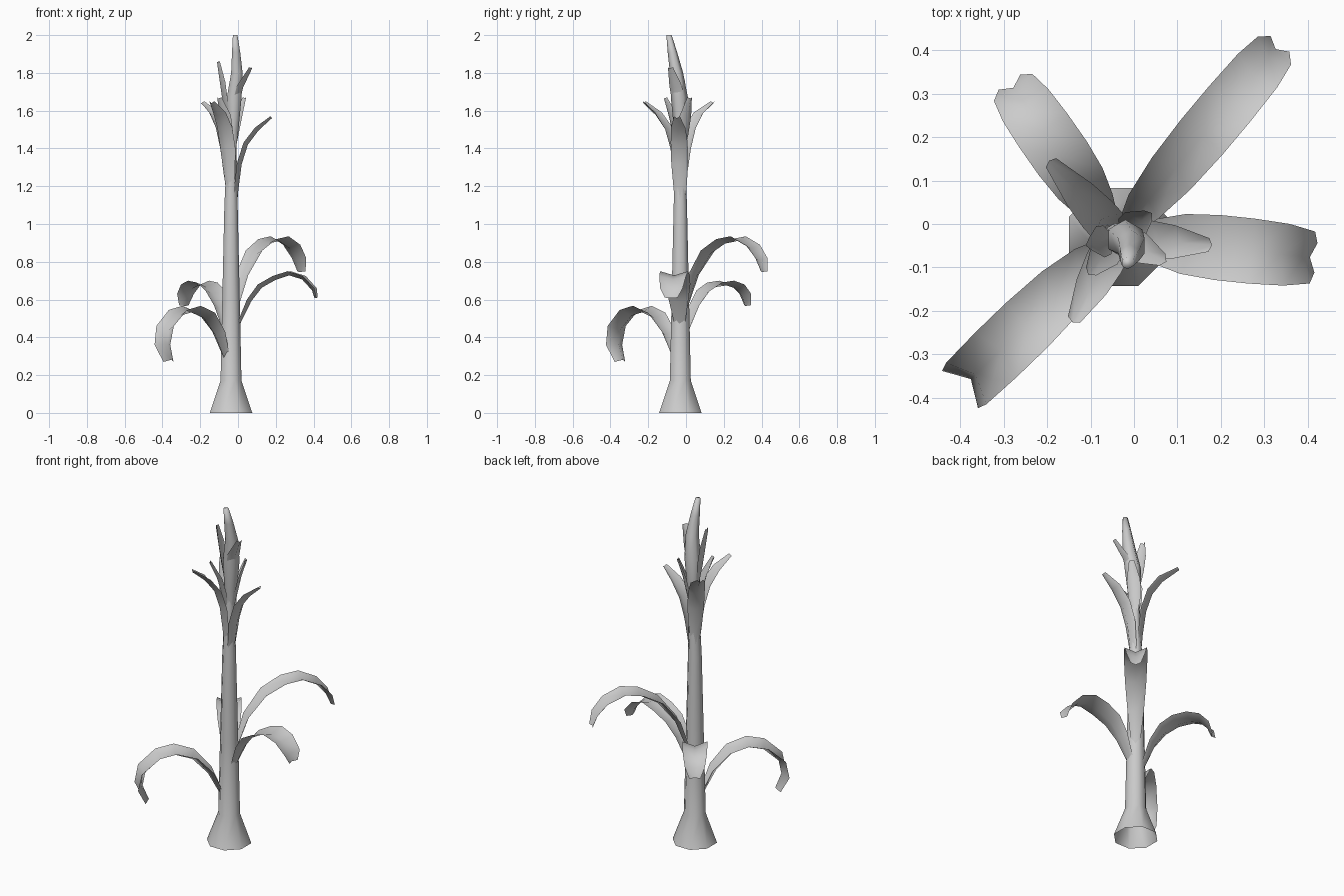
import bpy, math
from mathutils import Vector

if "Cube" in bpy.data.objects:
    bpy.data.objects.remove(bpy.data.objects["Cube"])

CX, CY = -0.037, -0.03


def make_object(name, verts, faces):
    mesh = bpy.data.meshes.new(name)
    mesh.from_pydata(verts, [], faces)
    mesh.polygons.foreach_set("use_smooth", [True] * len(faces))
    obj = bpy.data.objects.new(name, mesh)
    bpy.context.collection.objects.link(obj)
    return obj


def tube(name, rings, sides=8, cap=False):
    """Loft of horizontal rings given as (x, y, z, radius)."""
    verts, faces = [], []
    for x, y, z, r in rings:
        for i in range(sides):
            a = 2 * math.pi * (i + 0.5) / sides
            verts.append((x + r * math.cos(a), y + r * math.sin(a), z))
    for k in range(len(rings) - 1):
        for i in range(sides):
            j = (i + 1) % sides
            faces.append((k * sides + i, k * sides + j, (k + 1) * sides + j, (k + 1) * sides + i))
    if cap:
        faces.append(tuple(range((len(rings) - 1) * sides, len(rings) * sides)))
    return make_object(name, verts, faces)


def leaf(name, angle, path, width, shape, fold):
    """Channelled blade: path of (distance, height) for its edges, folded down along the midrib."""
    a = math.radians(angle)
    out = Vector((math.cos(a), math.sin(a), 0))
    side = Vector((-math.sin(a), math.cos(a), 0))
    up = Vector((0, 0, 1))
    verts, faces = [], []
    n = len(path)
    for i, (r, z) in enumerate(path):
        p, q = path[max(i - 1, 0)], path[min(i + 1, n - 1)]
        t = Vector((q[0] - p[0], q[1] - p[1])).normalized()
        normal = out * -t.y + up * t.x
        w = shape[i] * width / 2
        edge = Vector((CX, CY, 0)) + out * r + up * z
        verts += [edge - side * w, edge - normal * fold * min(shape[i] + 0.2, 1), edge + side * w]
        if i:
            b = 3 * i
            faces += [(b - 3, b - 2, b + 1, b), (b - 2, b - 1, b + 2, b + 1)]
    return make_object(name, verts, faces)


# Stalk with flared foot
tube("stalk", [(CX, CY, 0, 0.122), (CX, CY, 0.17, 0.06), (CX, CY, 0.6, 0.05),
               (CX, CY, 1.1, 0.038), (CX + 0.005, CY, 1.45, 0.025)])

# Drooping lower leaves
droop = (0.35, 0.7, 0.92, 1, 1, 0.95, 0.8, 0.45)
leaf("lower_leaf_back_right", 50,
     [(0.03, 0.55), (0.09, 0.73), (0.19, 0.86), (0.3, 0.92), (0.4, 0.935), (0.5, 0.89), (0.56, 0.82), (0.58, 0.75)],
     0.125, droop, 0.025)
leaf("lower_leaf_right", -6,
     [(0.03, 0.46), (0.09, 0.6), (0.15, 0.68), (0.23, 0.725), (0.31, 0.75), (0.39, 0.725), (0.45, 0.66), (0.458, 0.61)],
     0.15, droop, 0.022)
leaf("lower_leaf_back_left", 125,
     [(0.03, 0.42), (0.09, 0.57), (0.15, 0.65), (0.22, 0.69), (0.3, 0.7), (0.37, 0.68), (0.42, 0.63), (0.435, 0.57)],
     0.135, droop, 0.025)
leaf("lower_leaf_front_left", 224,
     [(0.03, 0.29), (0.09, 0.43), (0.18, 0.53), (0.29, 0.567), (0.39, 0.545), (0.485, 0.46), (0.505, 0.36), (0.46, 0.27)],
     0.14, (0.35, 0.7, 0.92, 1, 1, 0.95, 0.85, 0.55), 0.035)

# Upright upper leaves wrapping the stalk
upright = (0.1, 0.75, 1, 1, 0.85, 0.35)
for label, angle, top, tip_r in (("right", -5, 1.57, 0.21), ("back_left", 132, 1.65, 0.23),
                                 ("front_left", 242, 1.65, 0.215)):
    z0 = top - 0.54
    path = [(0.02, z0), (0.018, z0 + 0.15), (0.035, z0 + 0.29), (0.07, z0 + 0.4),
            (0.13, z0 + 0.48), (tip_r, top)]
    leaf("upper_leaf_" + label, angle, path, 0.09, upright, 0.022)

# Short bracts around the tassel
bract = (0.2, 0.9, 1, 0.4)
for label, angle, z0, z1, r in (("low_back", 35, 1.34, 1.67, 0.085), ("low_front", 232, 1.36, 1.67, 0.1),
                                ("high_left", 195, 1.5, 1.86, 0.065), ("high_right", -27, 1.5, 1.83, 0.115)):
    h = z1 - z0
    path = [(0.01, z0), (0.025, z0 + 0.4 * h), (0.25 * r + 0.025, z0 + 0.7 * h), (r, z1)]
    leaf("bract_" + label, angle, path, 0.075, bract, 0.02)

# Central spike leaning to the front
tube("tassel_spike", [(-0.03, -0.03, 1.34, 0.015), (-0.027, -0.03, 1.5, 0.034), (-0.02, -0.035, 1.67, 0.045),
                      (-0.006, -0.05, 1.8, 0.035), (-0.01, -0.072, 1.91, 0.025), (-0.015, -0.09, 2.0, 0.014)],
     6, True)
